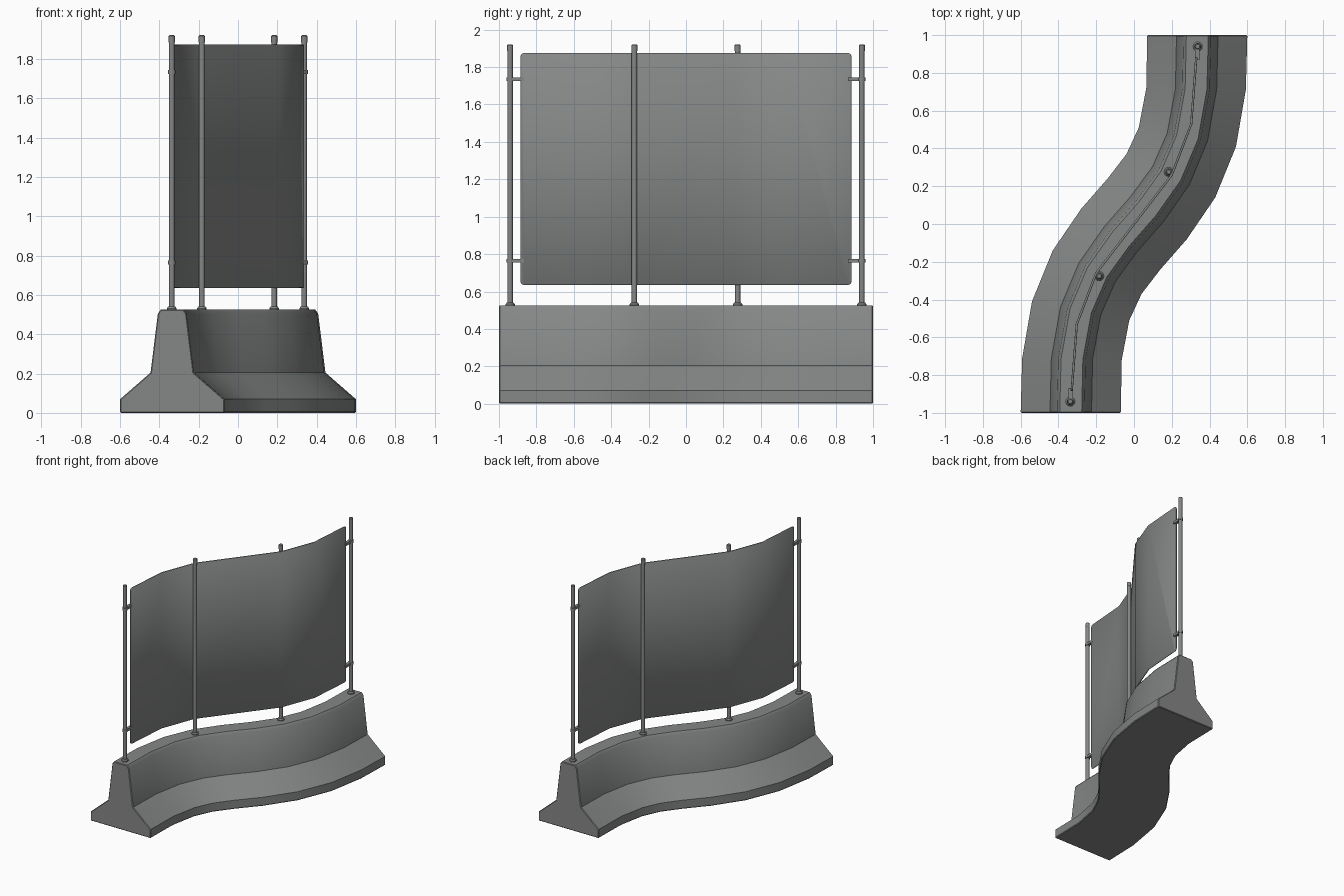
import bpy, bmesh, math
from mathutils import Vector

if "Cube" in bpy.data.objects:
    bpy.data.objects.remove(bpy.data.objects["Cube"])

grey = bpy.data.materials.new("concrete grey")
grey.diffuse_color = (0.235, 0.245, 0.24, 1)
grey.use_nodes = True
grey.node_tree.nodes["Principled BSDF"].inputs["Base Color"].default_value = grey.diffuse_color


def make(name, bm, angle=30):
    bmesh.ops.recalc_face_normals(bm, faces=bm.faces)
    me = bpy.data.meshes.new(name)
    bm.to_mesh(me)
    bm.free()
    ob = bpy.data.objects.new(name, me)
    bpy.context.collection.objects.link(ob)
    me.materials.append(grey)
    bpy.ops.object.select_all(action='DESELECT')
    bpy.context.view_layer.objects.active = ob
    ob.select_set(True)
    bpy.ops.object.shade_smooth_by_angle(angle=math.radians(angle))
    return ob


# Curved barrier: section swept between two base edges (point symmetric)
right = [(-.07, -1), (-.065, -.72), (-.025, -.51), (.04, -.37), (.14, -.24),
         (.28, -.08), (.43, .14), (.54, .41), (.592, .71), (.6, 1)]
left = [(-x, -y) for x, y in reversed(right)]
half = [(.26, 0), (.265, .006), (.265, .07), (.11, .205), (.073, .505), (.058, .525)]
section = half + [(-w, z) for w, z in reversed(half)]
bm = bmesh.new()
rings = []
for l, r in zip(left, right):
    l, r = Vector(l), Vector(r)
    c, d = (l + r) / 2, (r - l) / 2
    rings.append([bm.verts.new((*(c + d * (w / .265)), z)) for w, z in section])
n = len(section)
for a, b in zip(rings, rings[1:]):
    for i in range(n):
        j = (i + 1) % n
        bm.faces.new((a[i], a[j], b[j], b[i]))
ends = [bm.faces.new(rings[0]), bm.faces.new(rings[-1])]
bmesh.ops.recalc_face_normals(bm, faces=bm.faces)
edges = list({e for f in ends for e in f.edges})
bmesh.ops.bevel(bm, geom=edges, offset=.005, segments=1, affect='EDGES', profile=.5)
make("barrier", bm)

# Bent screen panel with rounded corners
half_path = [(-.33, -.885), (-.303, -.53), (-.2, -.26)]
path = half_path + [(-x, -y) for x, y in reversed(half_path)]
bm = bmesh.new()
cols = [[bm.verts.new((x, y, z)) for z in (.635, 1.875)] for x, y in path]
for a, b in zip(cols, cols[1:]):
    bm.faces.new((a[0], b[0], b[1], a[1]))
bmesh.ops.bevel(bm, geom=cols[0] + cols[-1], offset=.02, segments=3,
                affect='VERTICES', profile=.5)
panel = make("screen_panel", bm)
sol = panel.modifiers.new("thickness", 'SOLIDIFY')
sol.thickness = .012
sol.offset = 0
bev = panel.modifiers.new("soft_rim", 'BEVEL')
bev.width = .003
bev.segments = 1
bev.limit_method = 'ANGLE'
bev.angle_limit = math.radians(60)


def cylinder(name, x, y, z0, z1, r, r_top=None, sides=12):
    bm = bmesh.new()
    bmesh.ops.create_cone(bm, cap_ends=True, segments=sides, radius1=r,
                          radius2=r_top or r, depth=z1 - z0)
    bmesh.ops.translate(bm, verts=bm.verts, vec=(x, y, (z0 + z1) / 2))
    return make(name, bm, 40)


# Posts with base collars and caps
posts = [(-.337, -.94), (-.184, -.276), (.184, .276), (.337, .94)]
for x, y in posts:
    cylinder("post", x, y, .515, 1.9, .0145)
    cylinder("post_collar", x, y, .52, .532, .025)
    cylinder("collar_rim", x, y, .532, .541, .025, .018)
    cylinder("post_cap", x, y, 1.885, 1.917, .016)
    cylinder("cap_rim", x, y, 1.917, 1.922, .016, .011)

# Clips joining the end posts to the panel
for s in (-1, 1):
    for z in (.765, 1.735):
        bm = bmesh.new()
        bmesh.ops.create_cube(bm, size=1)
        bmesh.ops.scale(bm, verts=bm.verts, vec=(.024, .08, .02))
        bmesh.ops.translate(bm, verts=bm.verts, vec=(s * .334, s * .907, z))
        make("panel_clip", bm)
        cylinder("clip_band", s * .337, s * .94, z - .01, z + .01, .019)
